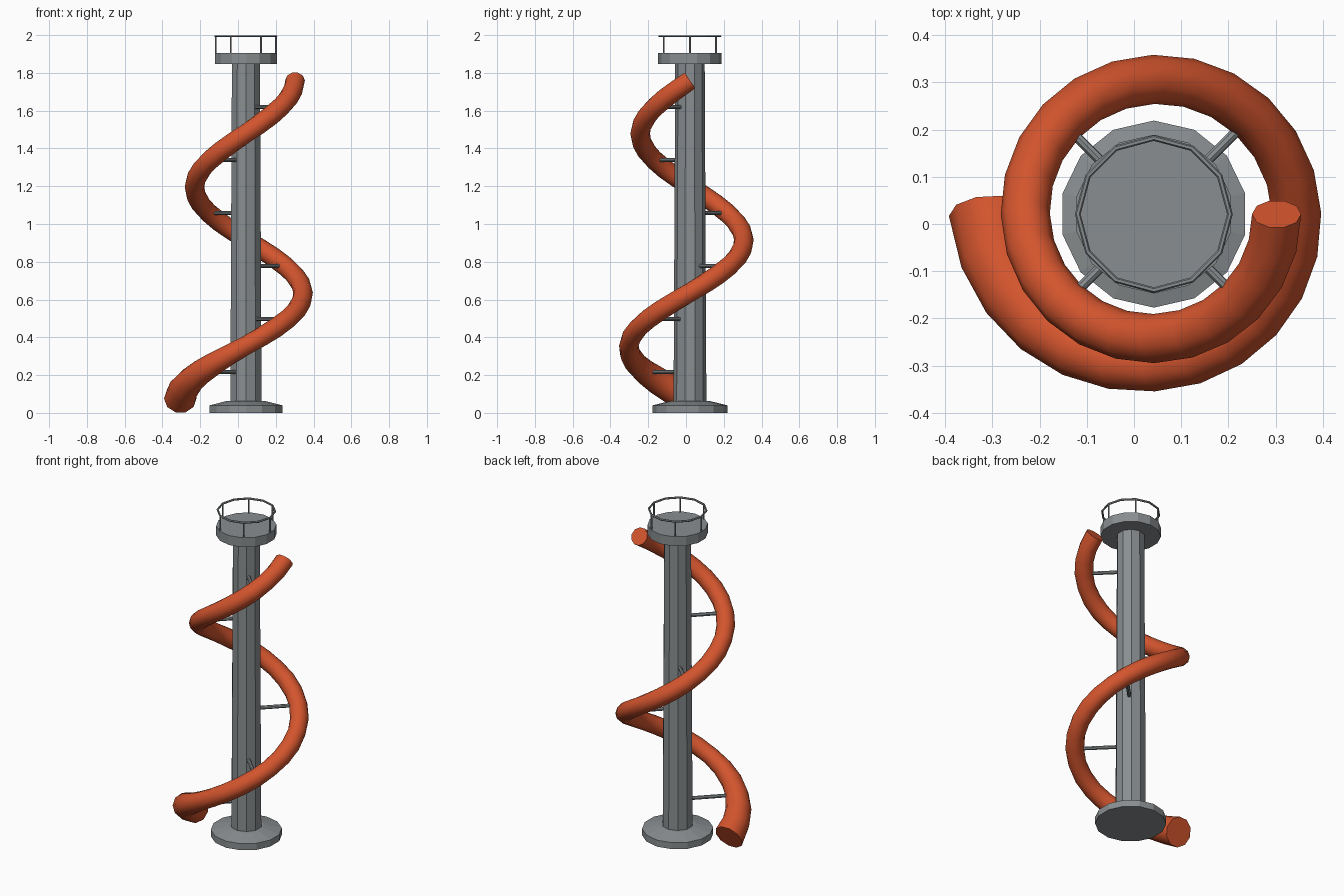
import bpy
import bmesh
from math import pi, cos, sin, radians
from mathutils import Vector, Matrix

if "Cube" in bpy.data.objects:
    bpy.data.objects.remove(bpy.data.objects["Cube"], do_unlink=True)

AXIS = Vector((0.042, 0.021, 0))  # vertical line through the tower


def material(name, rgb):
    mat = bpy.data.materials.new(name)
    mat.use_nodes = True
    mat.diffuse_color = (*rgb, 1)
    mat.node_tree.nodes["Principled BSDF"].inputs["Base Color"].default_value = (*rgb, 1)
    return mat


steel = material("steel grey", (0.25, 0.27, 0.28))
orange = material("slide orange", (0.65, 0.09, 0.027))


def finish(bm, name, mat):
    bmesh.ops.recalc_face_normals(bm, faces=bm.faces)
    mesh = bpy.data.meshes.new(name)
    bm.to_mesh(mesh)
    bm.free()
    mesh.materials.append(mat)
    obj = bpy.data.objects.new(name, mesh)
    bpy.context.collection.objects.link(obj)
    return obj


def loft(name, rings, mat, closed=False):
    """Skin a list of point rings, capping the ends unless closed."""
    bm = bmesh.new()
    loops = [[bm.verts.new(p) for p in ring] for ring in rings]
    n = len(loops[0])
    pairs = list(zip(loops, loops[1:]))
    if closed:
        pairs.append((loops[-1], loops[0]))
    else:
        bm.faces.new(loops[0])
        bm.faces.new(loops[-1])
    for a, b in pairs:
        for i in range(n):
            j = (i + 1) % n
            bm.faces.new((a[i], a[j], b[j], b[i]))
    return finish(bm, name, mat)


def circle(center, u, v, radius, sides):
    return [center + radius * (u * cos(2 * pi * i / sides) + v * sin(2 * pi * i / sides))
            for i in range(sides)]


def turned(name, profile, sides):
    """Stack of rings about the tower axis, with one corner facing +y."""
    rings = [circle(AXIS + Vector((0, 0, z)), Vector((0, 1, 0)), Vector((-1, 0, 0)), r, sides)
             for r, z in profile]
    return loft(name, rings, steel)


def rod(name, start, end, radius, sides=8):
    d = (end - start).normalized()
    u = d.orthogonal().normalized()
    v = d.cross(u)
    return loft(name, [circle(p, u, v, radius, sides) for p in (start, end)], steel)


def polar(angle, radius, z):
    return AXIS + Vector((radius * cos(angle), radius * sin(angle), z))


# Tower
turned("base", [(0.198, 0), (0.198, 0.04), (0.1, 0.064)], 14)
turned("column", [(0.087, 0.05), (0.078, 1.86)], 10)
turned("platform", [(0.168, 1.847), (0.168, 1.905)], 14)

# Railing
up = Vector((0, 0, 1))
rail = []
for i in range(12):
    a = i * pi / 6
    rail.append(circle(polar(a, 0.161, 1.994), Vector((cos(a), sin(a), 0)), up, 0.006, 6))
loft("top_rail", rail, steel, closed=True)
for i in range(6):
    a = i * pi / 3
    rod(f"rail_post_{i + 1}", polar(a, 0.16, 1.9), polar(a, 0.16, 1.994), 0.005, 6)


# Spiral tube
def path(t):
    return polar(-3 * pi * t, 0.26 + 0.088 * t ** 1.8, 1.76 - 1.684 * t)


STEPS = 36
rings = []
for k in range(STEPS + 1):
    t = k / STEPS
    tangent = (path(t + 0.001) - path(max(t - 0.001, 0))).normalized()
    side = tangent.cross(up).normalized()
    flare = max(0, (t - 0.84) / 0.16)
    rings.append(circle(path(t), side, side.cross(tangent), 0.052 + 0.034 * flare ** 1.2, 10))
slide = loft("slide_tube", rings, orange)
bpy.ops.object.select_all(action="DESELECT")
slide.select_set(True)
bpy.context.view_layer.objects.active = slide
bpy.ops.object.shade_smooth_by_angle(angle=radians(45))

# Struts holding the tube, one per quarter turn
for i in range(6):
    p = path((i + 0.5) / 6)
    rod(f"strut_{i + 1}", Vector((AXIS.x, AXIS.y, p.z)), p, 0.011)
